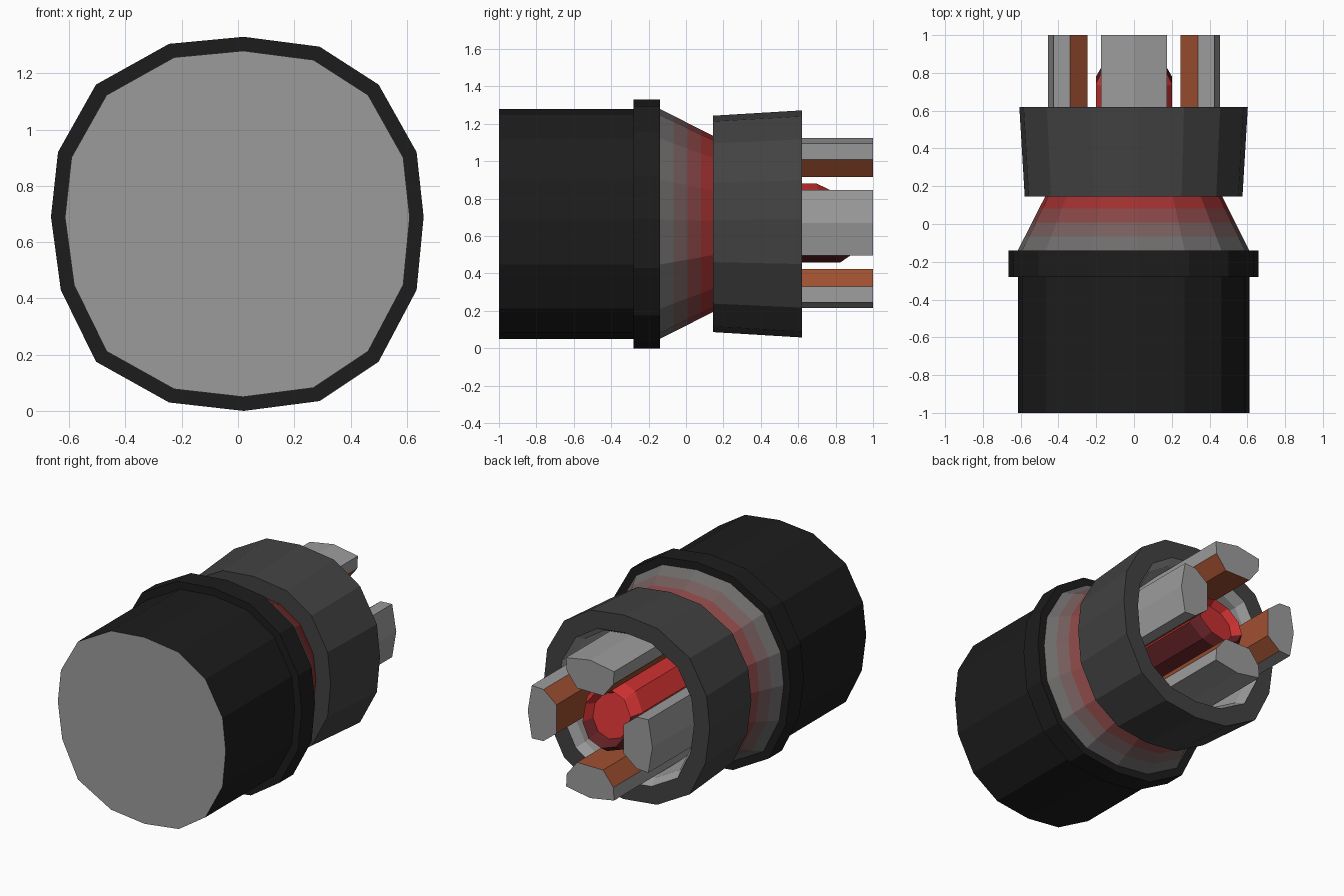
import bpy, bmesh, math

if "Cube" in bpy.data.objects:
    bpy.data.objects.remove(bpy.data.objects["Cube"])

CZ = 0.665
# slightly squared 16-sided cross-section (x, z from the axis)
SECTION = [(.02, .665), (.29, .63), (.50, .495), (.635, .255), (.66, .025), (.635, -.235),
           (.50, -.49), (.29, -.63), (.02, -.665), (-.245, -.635), (-.505, -.49),
           (-.63, -.235), (-.665, .025), (-.64, .255), (-.505, .495), (-.245, .64)]


def mat(name, rgb):
    m = bpy.data.materials.new(name)
    m.diffuse_color = (*rgb, 1)
    m.use_nodes = True
    m.node_tree.nodes["Principled BSDF"].inputs["Base Color"].default_value = m.diffuse_color
    return m


black = mat("black", (.012, .012, .012))
dark = mat("dark_grey", (.055, .055, .055))
grey = mat("grey", (.33, .33, .33))
red = mat("red", (.6, .03, .03))
dark_red = mat("dark_red", (.12, .015, .018))
orange = mat("orange", (.35, .08, .03))
cone_mats = [mat("cone_%d" % i, c) for i, c in enumerate(
    [(.16, .15, .15), (.18, .11, .11), (.24, .06, .06), (.34, .03, .03)])]


def loft(name, rings, mats, caps=(0, 0), bands=None):
    """Skin a list of vertex rings; bands(i, j) gives the material slot."""
    bm = bmesh.new()
    vs = [[bm.verts.new(p) for p in r] for r in rings]
    n = len(rings[0])
    for i in range(len(vs) - 1):
        for j in range(n):
            k = (j + 1) % n
            f = bm.faces.new((vs[i][j], vs[i][k], vs[i + 1][k], vs[i + 1][j]))
            f.material_index = bands(i, j) if bands else 0
    for ring, slot in ((vs[0], caps[0]), (vs[-1], caps[1])):
        bm.faces.new(ring).material_index = slot
    bmesh.ops.recalc_face_normals(bm, faces=bm.faces)
    me = bpy.data.meshes.new(name)
    bm.to_mesh(me)
    bm.free()
    ob = bpy.data.objects.new(name, me)
    bpy.context.collection.objects.link(ob)
    for m in mats:
        me.materials.append(m)
    return ob


def turned(name, profile, mats, caps=(0, 0), bands=None):
    rings = [[(x * s, y, CZ + z * s) for x, z in SECTION] for y, s in profile]
    return loft(name, rings, mats, caps, bands)


# main barrel with pale front disc, and the flange behind it
turned("barrel", [(-1, .925), (-.2, .925)], [black, grey], (1, 0))
turned("flange", [(-.28, 1), (-.14, 1)], [black])

# tapered neck fading from grey to red
turned("neck", [(-.14 + .295 * t / 4, .925 - .225 * t / 4) for t in range(5)],
       cone_mats, (0, 3), lambda i, j: i)

# rear collar with a deep bore
turned("collar", [(.145, .68), (.145, .87), (.62, .913), (.62, .74), (.56, .69), (.2, .66)],
       [dark, grey], (0, 1), lambda i, j: 1 if i > 2 else 0)

# inner rod with an oblique chamfered end, longer underneath
N = 10
rod_rings = []
for r, y0, slope in ((.212, .2, 0), (.212, .76, .30), (.172, .83, .30), (.14, .77, .25)):
    ring = []
    for k in range(N):
        a = 2 * math.pi * k / N + math.pi / 2
        x, z = r * math.cos(a), r * math.sin(a)
        ring.append((x, y0 - slope * z, CZ + z + .005))
    rod_rings.append(ring)
loft("inner_rod", rod_rings, [red, dark_red], (0, 0),
     lambda i, j: 1 if 2 < j < 7 or i == 1 and 1 < j < 8 else 0)

# four pins around the rod: grey outside, orange inside
PIN = [(0, .455), (.175, .425), (.17, .34), (.095, .245), (-.095, .245), (-.17, .34), (-.175, .425)]
for i, name in enumerate(("top_pin", "right_pin", "bottom_pin", "left_pin")):
    a = -i * math.pi / 2
    c, s = math.cos(a), math.sin(a)
    rings = [[(u * c - v * s, y, CZ + .005 + u * s + v * c) for u, v in PIN] for y in (.2, 1)]
    loft(name, rings, [grey, orange], (0, 0), lambda i, j: 1 if 2 <= j <= 4 else 0)
